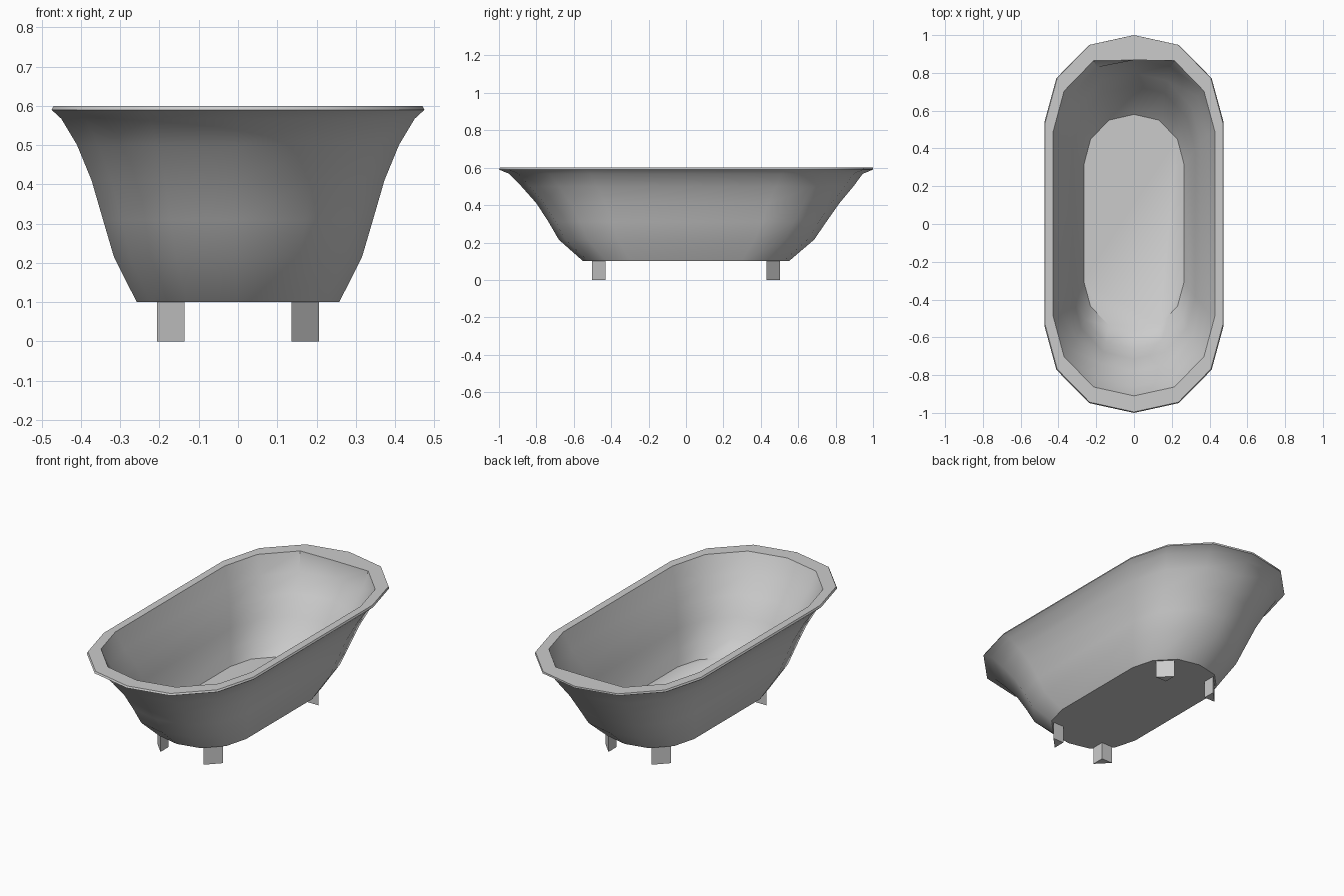
import bpy, bmesh, math

if "Cube" in bpy.data.objects:
    bpy.data.objects.remove(bpy.data.objects["Cube"])

# Fractions of half-width / half-length for one quarter of the 14-sided plan
QUARTER = [(0, 1), (0.5, 0.948), (0.865, 0.772), (1, 0.537)]


def ring(w, back, front, z):
    """Stretched 14-gon outline, counter-clockwise from the back tip."""
    right = [(fx * w, fy * back, z) for fx, fy in QUARTER]
    right += [(fx * w, -fy * front, z) for fx, fy in reversed(QUARTER)]
    left = [(-x, y, z) for x, y, z in right[1:-1]]
    return (right + left[::-1])[::-1]


def finish(name, bm, smooth=None):
    bmesh.ops.recalc_face_normals(bm, faces=bm.faces)
    mesh = bpy.data.meshes.new(name)
    bm.to_mesh(mesh)
    bm.free()
    ob = bpy.data.objects.new(name, mesh)
    bpy.context.collection.objects.link(ob)
    if smooth:
        bpy.ops.object.select_all(action='DESELECT')
        bpy.context.view_layer.objects.active = ob
        ob.select_set(True)
        bpy.ops.object.shade_smooth_by_angle(angle=math.radians(smooth))
    return ob


# Tub shell: underside, outer wall, rolled lip, inner wall, floor
FLOOR_Z = 0.14
sections = [
    (0.258, 0.55, 0.55, 0.10),
    (0.316, 0.685, 0.68, 0.215),
    (0.344, 0.75, 0.735, 0.31),
    (0.373, 0.82, 0.80, 0.41),
    (0.41, 0.895, 0.88, 0.50),
    (0.45, 0.945, 0.945, 0.567),
    (0.475, 1.0, 1.0, 0.59),
    (0.47, 1.0, 0.995, 0.60),
    (0.428, 0.912, 0.91, 0.60),
    (0.39, 0.875, 0.86, 0.50),
    (0.353, 0.80, 0.78, 0.41),
    (0.324, 0.73, 0.715, 0.31),
    (0.297, 0.665, 0.66, 0.215),
    (0.266, 0.58, 0.565, FLOOR_Z),
]
bm = bmesh.new()
loops = [[bm.verts.new(p) for p in ring(*s)] for s in sections]
loops[8][-1].co.y = 0.868          # inner lip runs straight across the back
n = len(loops[0])
for a, b in zip(loops, loops[1:]):
    for i in range(n):
        j = (i + 1) % n
        bm.faces.new((a[i], a[j], b[j], b[i]))
bm.faces.new(loops[0])
bm.faces.new(loops[-1])
finish("tub", bm, 40)

# Drain: flange and plug on the floor
for name, r, top in (("drain_flange", 0.062, 0.004), ("drain_plug", 0.034, 0.008)):
    bpy.ops.mesh.primitive_cylinder_add(vertices=32, radius=r, depth=top + 0.01,
                                        location=(0, 0.3, FLOOR_Z + (top - 0.01) / 2))
    bpy.context.object.name = name
    bpy.ops.object.shade_smooth_by_angle(angle=math.radians(40))

# Four triangular legs, flat face turned outward
for side, sx in (("right", 1), ("left", -1)):
    for end, sy in (("back", 1), ("front", -1)):
        bm = bmesh.new()
        tri = [(0.136, 0.43), (0.206, 0.43), (0.136, 0.502)]
        low, high = ([bm.verts.new((x * sx, y * sy, z)) for x, y in tri] for z in (0, 0.1))
        bm.faces.new(low)
        bm.faces.new(high)
        for i in range(3):
            j = (i + 1) % 3
            bm.faces.new((low[i], low[j], high[j], high[i]))
        finish(f"{end}_{side}_leg", bm)
